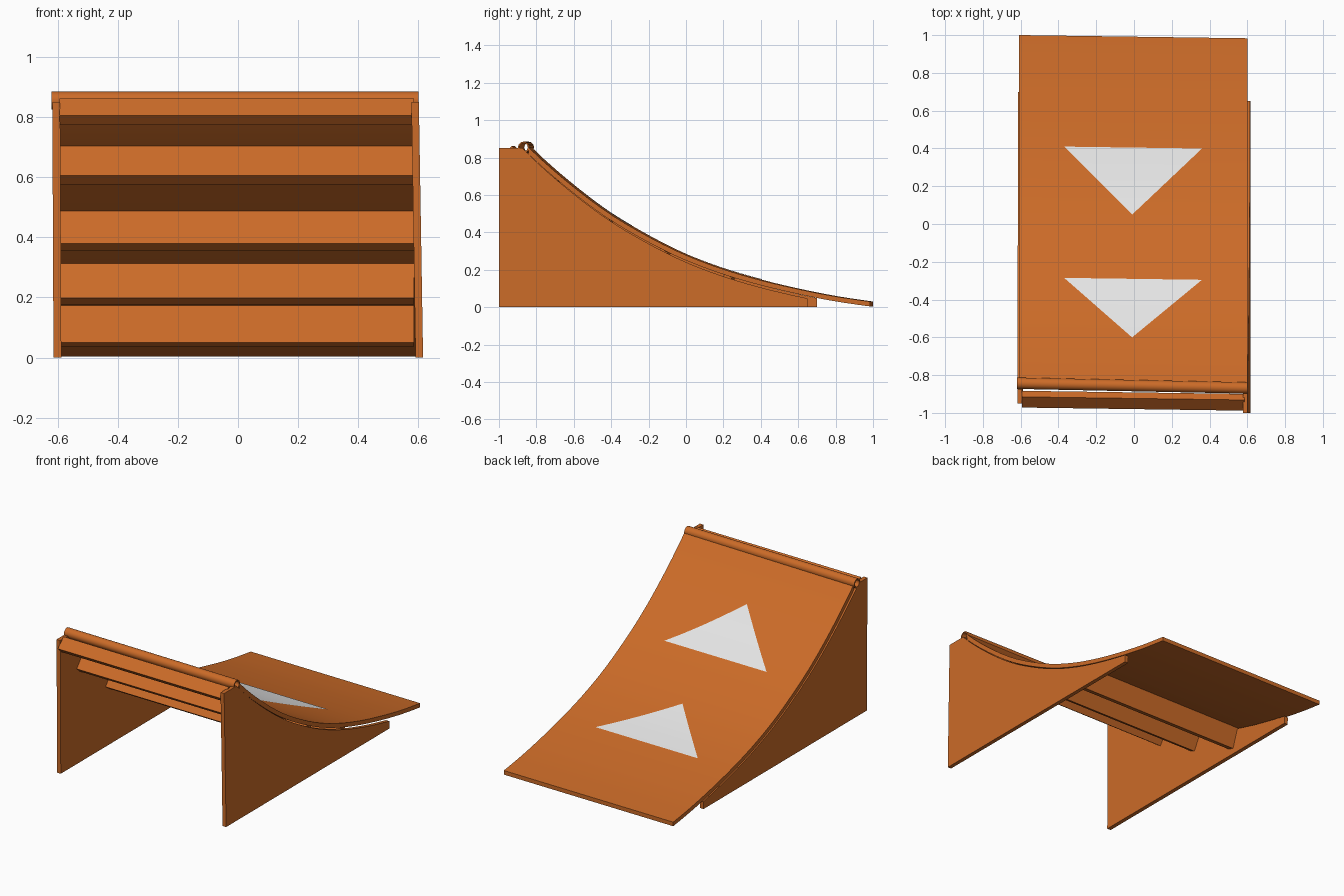
import bpy, bmesh, math

if "Cube" in bpy.data.objects:
    bpy.data.objects.remove(bpy.data.objects["Cube"])

def material(name, rgb):
    m = bpy.data.materials.new(name)
    m.diffuse_color = (*rgb, 1)
    m.use_nodes = True
    m.node_tree.nodes["Principled BSDF"].inputs["Base Color"].default_value = m.diffuse_color
    return m

ORANGE = material("orange_wood", (0.6, 0.147, 0.021))
WHITE = material("white_paint", (0.78, 0.78, 0.78))

# Riding curve: heights every 0.2 from y = -1.2, smoothly interpolated
HEIGHTS = [1.27, 1.04, 0.83, 0.655, 0.505, 0.385, 0.285, 0.208,
           0.148, 0.1, 0.06, 0.03, 0.005]

def curve(y):
    u = (y + 1.2) / 0.2
    i = min(max(int(u), 1), len(HEIGHTS) - 3)
    t = u - i
    a, b, c, d = HEIGHTS[i - 1:i + 3]
    return 0.5 * (2 * b + (c - a) * t + (2 * a - 5 * b + 4 * c - d) * t * t
                  + (3 * b - a - 3 * c + d) * t ** 3)

def slope(y):
    return (curve(y + 0.01) - curve(y - 0.01)) / 0.02

def underside(y, thick=0.026):
    return curve(y) - thick * math.hypot(1, slope(y))

def skew(x, y):
    return y - 0.014 * (x + 0.6)

def make(name, bm, mat, smooth=False):
    bmesh.ops.recalc_face_normals(bm, faces=bm.faces[:])
    me = bpy.data.meshes.new(name)
    bm.to_mesh(me)
    bm.free()
    me.materials.append(mat)
    ob = bpy.data.objects.new(name, me)
    bpy.context.collection.objects.link(ob)
    if smooth:
        bpy.ops.object.select_all(action='DESELECT')
        ob.select_set(True)
        bpy.context.view_layer.objects.active = ob
        bpy.ops.object.shade_smooth_by_angle(angle=math.radians(35))
    return ob

def extrude(name, profile, x0, x1, place=None, smooth=False):
    """Sweep a closed (y, z) outline from x0 to x1."""
    place = place or (lambda x, y, z: (x, skew(x, y), z))
    bm = bmesh.new()
    ends = [[bm.verts.new(place(x, y, z)) for y, z in profile] for x in (x0, x1)]
    n = len(profile)
    for i in range(n):
        j = (i + 1) % n
        bm.faces.new((ends[0][i], ends[0][j], ends[1][j], ends[1][i]))
    bm.faces.new(ends[0])
    bm.faces.new(ends[1])
    return make(name, bm, ORANGE, smooth)

# Curved deck
N = 28
ys = [-0.825 + 1.825 * i / N for i in range(N + 1)]
deck = [(y, curve(y)) for y in ys] + [(y, max(0.004, underside(y))) for y in reversed(ys)]
extrude("curved_deck", deck, -0.61, 0.60, smooth=True)

# Side panels: flat ledge at the lip, then following the deck underside
def panel(name, y0, y1, x0, x1, lean):
    steps = 24
    pts = [(y0, 0), (y0, 0.85)]
    for i in range(steps + 1):
        y = -0.875 + (y1 + 0.875) * i / steps
        pts.append((y, min(0.85, underside(y, 0.03) - (0.012 if x0 > 0 else 0))))
    pts.append((y1, 0))
    extrude(name, pts, x0, x1, lambda x, y, z: (x + lean * (1 - z / 0.85), y, z))

panel("left_side_panel", -0.95, 0.70, -0.618, -0.592, 0.004)
panel("right_side_panel", -1.0, 0.65, 0.577, 0.602, 0.014)

# Cross joists standing square to the deck
def joist(name, y, z, s, h, w=0.045):
    k = math.hypot(1, s)
    t, d = (1 / k, s / k), (s / k, -1 / k)
    pts = [(y + a * d[0] + b * t[0], z + a * d[1] + b * t[1])
           for a, b in ((0, 0), (h, 0), (h, w), (0, w))]
    extrude(name, pts, -0.594, 0.585)

joist("top_joist", -0.915, 0.862, -1.0, 0.08)
for i, y in enumerate((-0.70, -0.42, -0.12, 0.22)):
    joist(f"cross_joist_{i + 1}", y, underside(y), slope(y), 0.13)

# Hollow coping pipe along the lip
bm = bmesh.new()
S = 20
rings = []
for x, cy, r in ((-0.62, -0.843, 0.03), (0.60, -0.868, 0.03),
                 (0.60, -0.868, 0.022), (-0.62, -0.843, 0.022)):
    rings.append([bm.verts.new((x, cy + r * math.cos(math.tau * k / S),
                                0.855 + r * math.sin(math.tau * k / S))) for k in range(S)])
for q in range(4):
    a, b = rings[q], rings[(q + 1) % 4]
    for k in range(S):
        bm.faces.new((a[k], a[(k + 1) % S], b[(k + 1) % S], b[k]))
make("coping_pipe", bm, ORANGE, True)

# Painted arrow triangles lying on the deck
def arrow(name, tip, base):
    bm = bmesh.new()
    prev, steps = None, 16
    for i in range(steps + 1):
        f = i / steps
        y = tip + (base - tip) * f + 0.008
        xs = (-0.01,) if i == 0 else (-0.01 - 0.36 * f, -0.01 + 0.37 * f)
        row = [bm.verts.new((x, skew(x, y), curve(y) + 0.004)) for x in xs]
        if prev:
            bm.faces.new(prev + row[::-1])
        prev = row
    ob = make(name, bm, WHITE)
    # make sure the paint faces upward
    if ob.data.polygons[0].normal.z < 0:
        ob.data.flip_normals()

arrow("upper_arrow", -0.60, -0.29)
arrow("lower_arrow", 0.05, 0.405)
